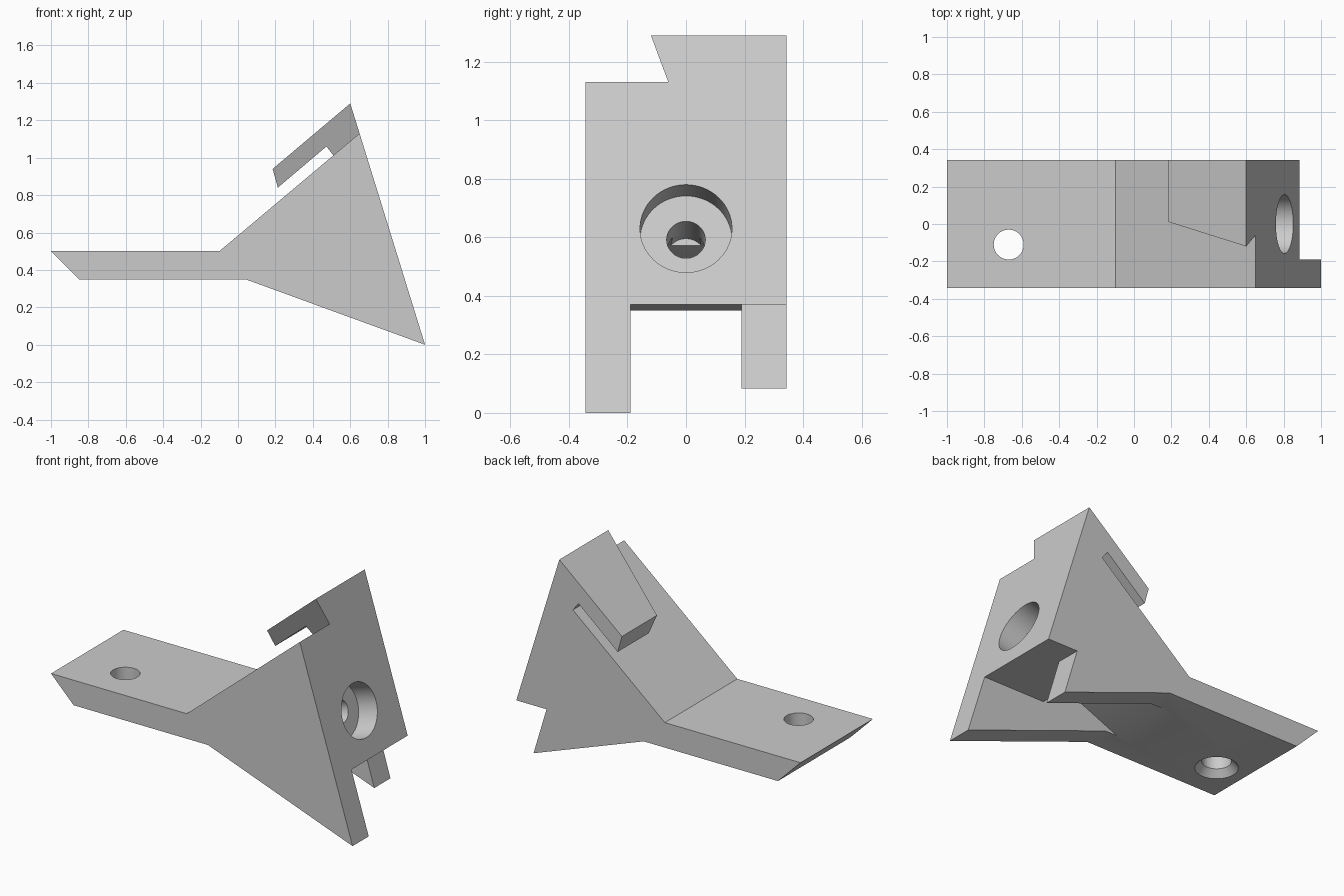
import bpy, bmesh, math
from mathutils import Matrix, Vector

cube = bpy.data.objects.get("Cube")
if cube:
    bpy.data.objects.remove(cube, do_unlink=True)

grey = bpy.data.materials.new("plain_grey")
grey.use_nodes = True
grey.diffuse_color = (0.6, 0.6, 0.6, 1)
grey.node_tree.nodes["Principled BSDF"].inputs["Base Color"].default_value = (0.6, 0.6, 0.6, 1)

HALF = 0.343    # half the width in y
INNER = 0.19    # half the channel width


def finish(name, bm):
    bmesh.ops.recalc_face_normals(bm, faces=bm.faces)
    mesh = bpy.data.meshes.new(name)
    bm.to_mesh(mesh)
    bm.free()
    mesh.materials.append(grey)
    obj = bpy.data.objects.new(name, mesh)
    bpy.context.collection.objects.link(obj)
    return obj


def prism(name, profile, front, back):
    """Extrude an (x, z) profile in y; front may be a function of height."""
    bm = bmesh.new()
    near = [bm.verts.new((x, front(z) if callable(front) else front, z)) for x, z in profile]
    far = [bm.verts.new((x, back, z)) for x, z in profile]
    bm.faces.new(near)
    bm.faces.new(far[::-1])
    for i in range(len(profile)):
        j = (i + 1) % len(profile)
        bm.faces.new((near[i], far[i], far[j], near[j]))
    return finish(name, bm)


def round_cutter(name, start, end, r1, r2):
    """Cylinder or cone between two points."""
    start, end = Vector(start), Vector(end)
    axis = end - start
    turn = axis.to_track_quat('Z', 'Y').to_matrix().to_4x4()
    bm = bmesh.new()
    bmesh.ops.create_cone(bm, cap_ends=True, segments=64, radius1=r1, radius2=r2,
                          depth=axis.length,
                          matrix=Matrix.Translation((start + end) / 2) @ turn)
    return finish(name, bm)


def cut(target, cutter):
    mod = target.modifiers.new("cut", 'BOOLEAN')
    mod.operation = 'DIFFERENCE'
    mod.solver = 'EXACT'
    mod.object = cutter
    bpy.context.view_layer.objects.active = target
    bpy.ops.object.modifier_apply(modifier=mod.name)
    bpy.data.objects.remove(cutter, do_unlink=True)


# Wedge body with the flat shelf
body = prism("bracket_body", [(-1, 0.5), (-0.1, 0.5), (0.65, 1.13), (1, 0),
                              (0.04, 0.35), (-0.85, 0.35)], -HALF, HALF)

# Shortened back leg
cut(body, prism("leg_cutter", [(0.685, 0.37), (1.1, 0.37), (1.1, -0.1), (0.826, -0.1)],
                -INNER, 0.5))

# Channel between the legs, with the pocket above it
cut(body, prism("channel_cutter", [(-0.04, 0.35), (0.545, 0.6), (0.475, 0.37),
                                   (1.1, 0.37), (1.1, -0.1), (-0.04, -0.1)], -INNER, INNER))

# Counterbored hole, square to the sloping end face
face_point = Vector((0.805, 0, 0.63))
inward = Vector((-1.13, 0, -0.35)).normalized()
for name, depth, radius in (("bore_cutter", 0.13, 0.157), ("bolt_cutter", 0.33, 0.066)):
    cut(body, round_cutter(name, face_point - inward * 0.1, face_point + inward * depth,
                           radius, radius))

# Countersunk screw hole in the shelf
hx, hy = -0.67, -0.11
cut(body, round_cutter("screw_cutter", (hx, hy, 0.2), (hx, hy, 0.6), 0.08, 0.08))
cut(body, round_cutter("sink_cutter", (hx, hy, 0.31), (hx, hy, 0.39), 0.154, 0.08))

# Hook over the slope, with a leaning front side
hook = prism("hook", [(0.185, 0.94), (0.6, 1.29), (0.65, 1.13), (0.51, 1.012),
                      (0.473, 1.06), (0.213, 0.84)],
             lambda z: -0.12 - 0.374 * (z - 1.29), HALF)

# Smooth round walls, sharp flat edges
for obj in (body, hook):
    bpy.ops.object.select_all(action='DESELECT')
    obj.select_set(True)
    bpy.context.view_layer.objects.active = obj
    bpy.ops.object.shade_smooth_by_angle(angle=math.radians(25))
